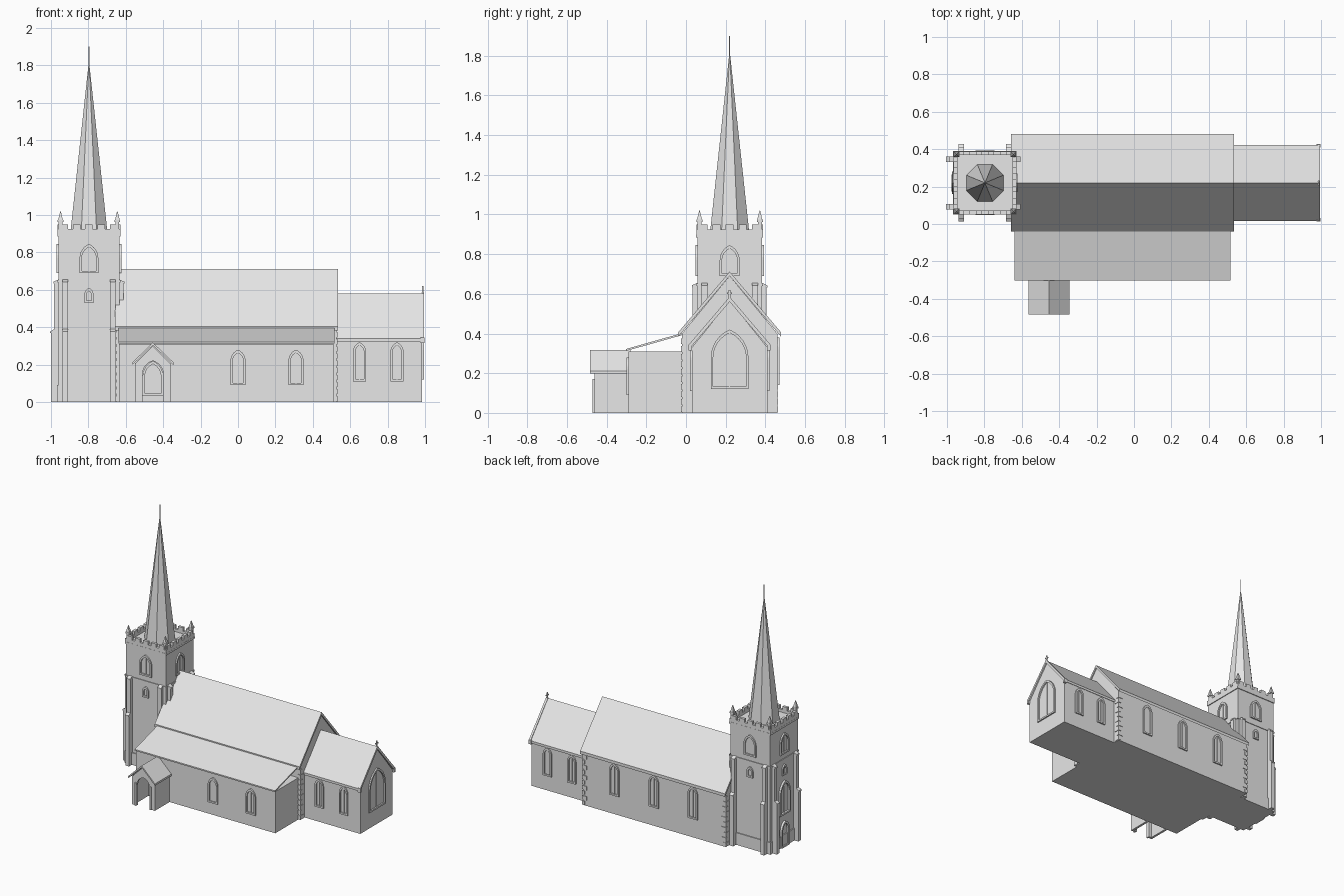
import bpy, bmesh, math
from mathutils import Matrix, Vector

cube = bpy.data.objects.get("Cube")
if cube:
    bpy.data.objects.remove(cube, do_unlink=True)

stone = bpy.data.materials.new("pale_grey_stone")
stone.use_nodes = True
GREY = (0.8, 0.8, 0.8, 1)
stone.diffuse_color = GREY
stone.node_tree.nodes["Principled BSDF"].inputs["Base Color"].default_value = GREY


def finish(name, bm, angle=0, origin=(0, 0, 0)):
    bmesh.ops.recalc_face_normals(bm, faces=bm.faces)
    bm.transform(Matrix.Translation(origin) @ Matrix.Rotation(math.radians(angle), 4, 'Z'))
    mesh = bpy.data.meshes.new(name)
    bm.to_mesh(mesh)
    bm.free()
    mesh.materials.append(stone)
    obj = bpy.data.objects.new(name, mesh)
    bpy.context.collection.objects.link(obj)
    return obj


def prism(name, pts, y0, y1, angle=0, origin=(0, 0, 0)):
    """Extrude an (x, z) profile along y, then turn and move it."""
    bm = bmesh.new()
    face = bm.faces.new([bm.verts.new((x, y0, z)) for x, z in pts])
    ext = bmesh.ops.extrude_face_region(bm, geom=[face])
    bmesh.ops.translate(bm, vec=(0, y1 - y0, 0),
                        verts=[g for g in ext["geom"] if isinstance(g, bmesh.types.BMVert)])
    return finish(name, bm, angle, origin)


def box(name, x0, x1, y0, y1, z0, z1, angle=0, origin=(0, 0, 0)):
    return prism(name, [(x0, z0), (x1, z0), (x1, z1), (x0, z1)], y0, y1, angle, origin)


def along_x(name, pts, x0, x1):
    """Extrude a (y, z) profile along x."""
    return prism(name, pts, -x1, -x0, 90)


def block(name, half, z0, z1):
    """Square block centred on the tower."""
    return box(name, -half, half, -half, half, z0, z1, 0, TOWER)


def cone(name, sides, r0, r1, z0, z1, turn, origin):
    bm = bmesh.new()
    bmesh.ops.create_cone(bm, cap_ends=True, segments=sides, radius1=r0, radius2=r1, depth=z1 - z0)
    bm.transform(Matrix.Translation((0, 0, (z0 + z1) / 2)))
    return finish(name, bm, turn, origin)


def arch(w, z0, spring, top, n=6):
    """Pointed arch outline, from bottom right over the top to bottom left."""
    h = top - spring
    r = (w * w + h * h) / (2 * w)
    end = math.asin(min(1, h / r))
    if h > w:
        end = math.asin(h / r)
    right = [(w - r + r * math.cos(end * i / n), spring + r * math.sin(end * i / n)) for i in range(n)]
    return [(w, z0)] + right + [(0, top)] + [(-x, z) for x, z in reversed(right)] + [(-w, z0)]


def arch_frame(name, w, z0, top, angle, origin, out=0.01, t=0.012, mullion=True):
    """Raised arched surround; angle 0 faces the front."""
    spring = top - w * 1.5
    outer = arch(w, z0, spring, top)
    inner = arch(w - t, z0 + t, spring, top - t * 1.4)
    bm = bmesh.new()
    rings = [[bm.verts.new((x, y, z)) for x, z in pts]
             for pts, y in ((outer, -out), (inner, -out), (inner, 0.004), (outer, 0.004))]
    n = len(outer)
    for a, b in zip(rings, rings[1:] + rings[:1]):
        for i in range(n):
            j = (i + 1) % n
            bm.faces.new((a[i], a[j], b[j], b[i]))
    finish(name, bm, angle, origin)
    if mullion:
        box(name + "_mullion", -0.003, 0.003, -0.004, 0.004, z0, top - t, angle, origin)


def gable(y0, y1, eave, apex):
    return [(y0, 0), (y1, 0), (y1, eave), ((y0 + y1) / 2, apex), (y0, eave)]


def chevron(y0, y1, eave, apex, t):
    m = (y0 + y1) / 2
    return [(y0, eave), (m, apex), (y1, eave), (y1, eave - t), (m, apex - t), (y0, eave - t)]


TOWER = (-0.797, 0.22, 0)
SIDES = {"south": 0, "east": 90, "north": 180, "west": 270}

# Nave, chancel and their roofs
along_x("nave_walls", gable(-0.02, 0.46, 0.4, 0.69), -0.65, 0.527)
along_x("nave_roof", chevron(-0.04, 0.48, 0.405, 0.712, 0.022), -0.657, 0.535)
along_x("chancel_walls", gable(0.03, 0.41, 0.33, 0.565), 0.5, 0.985)
along_x("chancel_roof", chevron(0.017, 0.423, 0.34, 0.58, 0.018), 0.52, 0.985)
along_x("chancel_coping", chevron(0.015, 0.425, 0.345, 0.585, 0.025), 0.98, 0.995)
for y in (0.022, 0.418):
    box("chancel_kneeler", 0.975, 0.997, y - 0.009, y + 0.009, 0.315, 0.345)
box("gable_cross_post", 0.983, 0.991, 0.215, 0.225, 0.575, 0.62)
box("gable_cross_arm", 0.983, 0.991, 0.207, 0.233, 0.598, 0.606)

# South aisle with its thin lean-to roof
box("aisle_walls", -0.635, 0.51, -0.29, -0.01, 0, 0.31)
along_x("aisle_roof", [(-0.302, 0.312), (-0.302, 0.322), (-0.02, 0.402), (-0.02, 0.392)], -0.638, 0.515)

# Alternating corner stones on the nave
for x, sx in ((-0.65, 1), (0.527, -1)):
    for y, sy in ((-0.02, 1), (0.46, -1)):
        for i in range(10):
            lx, ly = (0.035, 0.018) if i % 2 else (0.018, 0.035)
            xs = sorted((x - sx * 0.004, x + sx * lx))
            ys = sorted((y - sy * 0.004, y + sy * ly))
            box("nave_quoin", *xs, *ys, i * 0.038 + 0.004, i * 0.038 + 0.032)

# Nave, aisle and chancel windows
for x in (0.265, -0.06, -0.38):
    arch_frame("nave_window", 0.04, 0.14, 0.38, 180, (x, 0.46, 0))
for x in (0.0, 0.31):
    arch_frame("aisle_window", 0.04, 0.09, 0.28, 0, (x, -0.29, 0))
for x in (0.65, 0.85):
    arch_frame("chancel_south_window", 0.035, 0.11, 0.32, 0, (x, 0.03, 0))
    arch_frame("chancel_north_window", 0.035, 0.11, 0.32, 180, (x, 0.41, 0))
arch_frame("east_window", 0.095, 0.12, 0.42, 90, (0.985, 0.22, 0))

# Porch: side walls, arched front, gabled roof
PORCH = (-0.455, 0, 0)
front = [(0.095, 0), (0.095, 0.205), (0, 0.3), (-0.095, 0.205), (-0.095, 0)]
prism("porch_front", front + list(reversed(arch(0.055, 0, 0.15, 0.22))), -0.462, -0.445, 0, PORCH)
for s in (-1, 1):
    xs = sorted((s * 0.078, s * 0.095))
    box("porch_side_wall", *xs, -0.455, -0.28, 0, 0.21, 0, PORCH)
prism("porch_roof", chevron(-0.11, 0.11, 0.212, 0.318, 0.014), -0.483, -0.28, 0, PORCH)
for s in (-1, 1):
    xs = sorted((s * 0.055, s * 0.067))
    box("porch_door_jamb", *xs, -0.47, -0.455, 0, 0.17, 0, PORCH)
arch_frame("aisle_door_frame", 0.055, 0.035, 0.22, 0, (-0.455, -0.29, 0), mullion=False)

# Tower body
block("tower_body", 0.163, 0, 0.905)
block("tower_plinth", 0.17, 0, 0.09)
block("tower_string_course", 0.168, 0.64, 0.652)
block("tower_cornice", 0.169, 0.885, 0.9)

BUTTRESS = [(0.15, 0), (0.203, 0), (0.203, 0.368), (0.207, 0.368), (0.207, 0.378), (0.186, 0.39),
            (0.186, 0.633), (0.19, 0.633), (0.19, 0.643), (0.163, 0.655), (0.15, 0.655)]
for side, a in SIDES.items():
    # Paired stepped buttresses
    for v in (-0.127, 0.127):
        prism(side + "_buttress", BUTTRESS, v - 0.015, v + 0.015, a - 90, TOWER)
    # Parapet and merlons
    box(side + "_parapet", -0.168, 0.168, -0.168, -0.148, 0.895, 0.925, a, TOWER)
    for i in range(5):
        u = (i - 2) * 0.066
        box(side + "_merlon", u - 0.02, u + 0.02, -0.168, -0.148, 0.92, 0.95, a, TOWER)
    # Belfry window
    out = Vector((math.sin(math.radians(a)), -math.cos(math.radians(a)), 0))
    face = Vector(TOWER) + out * 0.163
    arch_frame(side + "_belfry_window", 0.05, 0.69, 0.845, a, face)
    if side != "east":
        arch_frame(side + "_slit_window", 0.025, 0.53, 0.61, a, face, mullion=False)
west_face = (-0.96, 0.22, 0)
arch_frame("west_window", 0.06, 0.24, 0.49, 270, west_face, 0.014)
arch_frame("west_door_frame", 0.045, 0.0, 0.19, 270, west_face, 0.016, mullion=False)

# Corner pinnacles
for sx in (-1, 1):
    for sy in (-1, 1):
        spot = (TOWER[0] + sx * 0.152, TOWER[1] + sy * 0.152, 0)
        box("pinnacle_shaft", -0.01, 0.01, -0.01, 0.01, 0.9, 0.972, 0, spot)
        box("pinnacle_collar", -0.015, 0.015, -0.015, 0.015, 0.962, 0.974, 0, spot)
        cone("pinnacle_cap", 4, 0.018, 0.002, 0.974, 1.02, 45, spot)

# Octagonal spire and rod
cone("spire", 8, 0.108, 0.002, 0.9, 1.81, 22.5, TOWER)
cone("spire_rod", 6, 0.003, 0.003, 1.78, 1.9, 0, TOWER)
